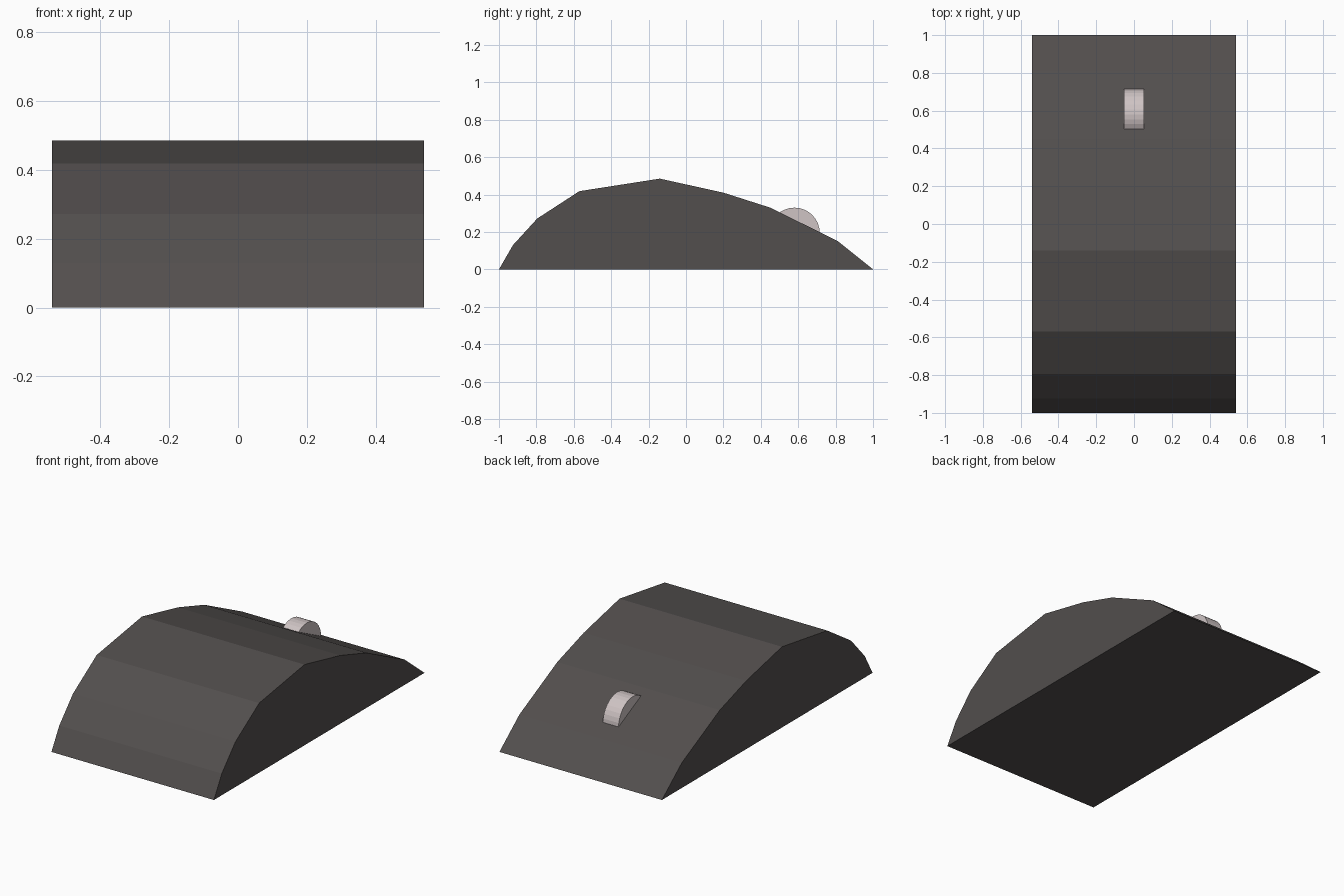
import bpy, bmesh, math
from mathutils import Matrix

if "Cube" in bpy.data.objects:
    bpy.data.objects.remove(bpy.data.objects["Cube"])


def material(name, rgb):
    m = bpy.data.materials.new(name)
    m.diffuse_color = (*rgb, 1)
    m.use_nodes = True
    m.node_tree.nodes["Principled BSDF"].inputs["Base Color"].default_value = m.diffuse_color
    return m


def add_object(name, bm, mat):
    bmesh.ops.recalc_face_normals(bm, faces=bm.faces)
    me = bpy.data.meshes.new(name)
    bm.to_mesh(me)
    bm.free()
    me.materials.append(mat)
    ob = bpy.data.objects.new(name, me)
    bpy.context.collection.objects.link(ob)
    return ob


dark_grey = material("dark grey", (0.085, 0.077, 0.075))
light_grey = material("light grey", (0.62, 0.55, 0.55))

# Body: side profile (y, z) extruded across the width
profile = [(-1, 0), (-0.925, 0.13), (-0.795, 0.272), (-0.57, 0.418), (-0.14, 0.485),
           (0.2, 0.41), (0.45, 0.33), (0.81, 0.152), (1, 0)]
HALF_WIDTH = 0.54
bm = bmesh.new()
side = bm.faces.new([bm.verts.new((-HALF_WIDTH, y, z)) for y, z in profile])
ext = bmesh.ops.extrude_face_region(bm, geom=[side], use_keep_orig=True)
verts = [g for g in ext["geom"] if isinstance(g, bmesh.types.BMVert)]
bmesh.ops.translate(bm, verts=verts, vec=(2 * HALF_WIDTH, 0, 0))
add_object("mouse_body", bm, dark_grey)

# Scroll wheel: disc on its side, half sunk into the sloping top
bm = bmesh.new()
bmesh.ops.create_cone(bm, cap_ends=True, segments=32, radius1=0.135, radius2=0.135, depth=0.104,
                      matrix=Matrix.Translation((0, 0.58, 0.195)) @ Matrix.Rotation(math.pi / 2, 4, 'Y'))
add_object("scroll_wheel", bm, light_grey)
